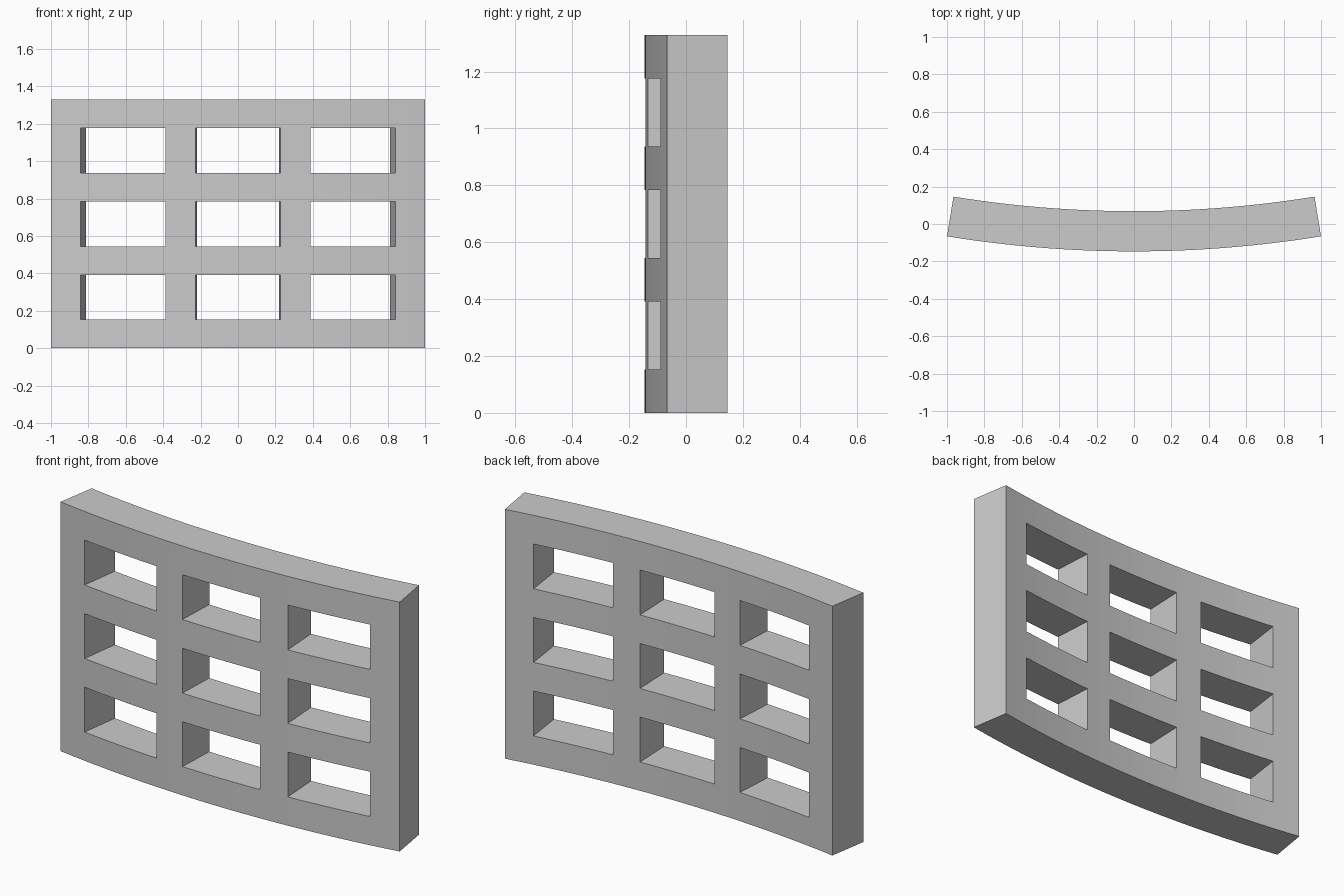
import bpy, bmesh, math

if "Cube" in bpy.data.objects:
    bpy.data.objects.remove(bpy.data.objects["Cube"])

R_FRONT, THICK = 6.25, 0.215      # arc radius of the front face, wall depth
CENTRE_Y = 6.1036                 # arc centre lies behind the panel
BAR, WIN_H = 0.153, 0.239         # rail height, opening height
PILLAR, WIN_W = 0.160, 0.456      # arc lengths at the front face
SEG_P, SEG_W = 2, 6               # arc steps per pillar and per opening


# Stations along the arc, flagged as solid pillar or opening
arc, col_open = [0.0], []
for i in range(7):
    is_open = i % 2 == 1
    width, steps = (WIN_W, SEG_W) if is_open else (PILLAR, SEG_P)
    for _ in range(steps):
        arc.append(arc[-1] + width / steps)
        col_open.append(is_open)
angles = [(s - arc[-1] / 2) / R_FRONT for s in arc]

# Heights of the rails and openings
heights = [0.0]
for i in range(7):
    heights.append(heights[-1] + (WIN_H if i % 2 else BAR))

bm = bmesh.new()


def vert_layer(radius):
    return [[bm.verts.new((radius * math.sin(a), CENTRE_Y - radius * math.cos(a), z))
             for z in heights] for a in angles]


front, back = vert_layer(R_FRONT), vert_layer(R_FRONT - THICK)
cols, rows = len(col_open), 7


def solid(i, j):
    return 0 <= i < cols and 0 <= j < rows and not (col_open[i] and j % 2)


# Curved faces, plus side walls wherever a solid cell meets an opening or the rim
for i in range(cols):
    for j in range(rows):
        if not solid(i, j):
            continue
        ring = [(i, j), (i + 1, j), (i + 1, j + 1), (i, j + 1)]
        bm.faces.new([front[a][b] for a, b in ring])
        bm.faces.new([back[a][b] for a, b in reversed(ring)])
        for k, (di, dj) in enumerate([(0, -1), (1, 0), (0, 1), (-1, 0)]):
            if not solid(i + di, j + dj):
                (a, b), (c, d) = ring[k], ring[(k + 1) % 4]
                bm.faces.new([front[c][d], front[a][b], back[a][b], back[c][d]])

bmesh.ops.delete(bm, geom=[v for v in bm.verts if not v.link_faces], context='VERTS')
bmesh.ops.recalc_face_normals(bm, faces=bm.faces[:])
mesh = bpy.data.meshes.new("curved_lattice_panel")
bm.to_mesh(mesh)
bm.free()

# Plain grey finish
grey = bpy.data.materials.new("light_grey")
grey.diffuse_color = (0.6, 0.6, 0.6, 1)
grey.use_nodes = True
grey.node_tree.nodes["Principled BSDF"].inputs["Base Color"].default_value = grey.diffuse_color
mesh.materials.append(grey)
panel = bpy.data.objects.new("curved_lattice_panel", mesh)
bpy.context.collection.objects.link(panel)
